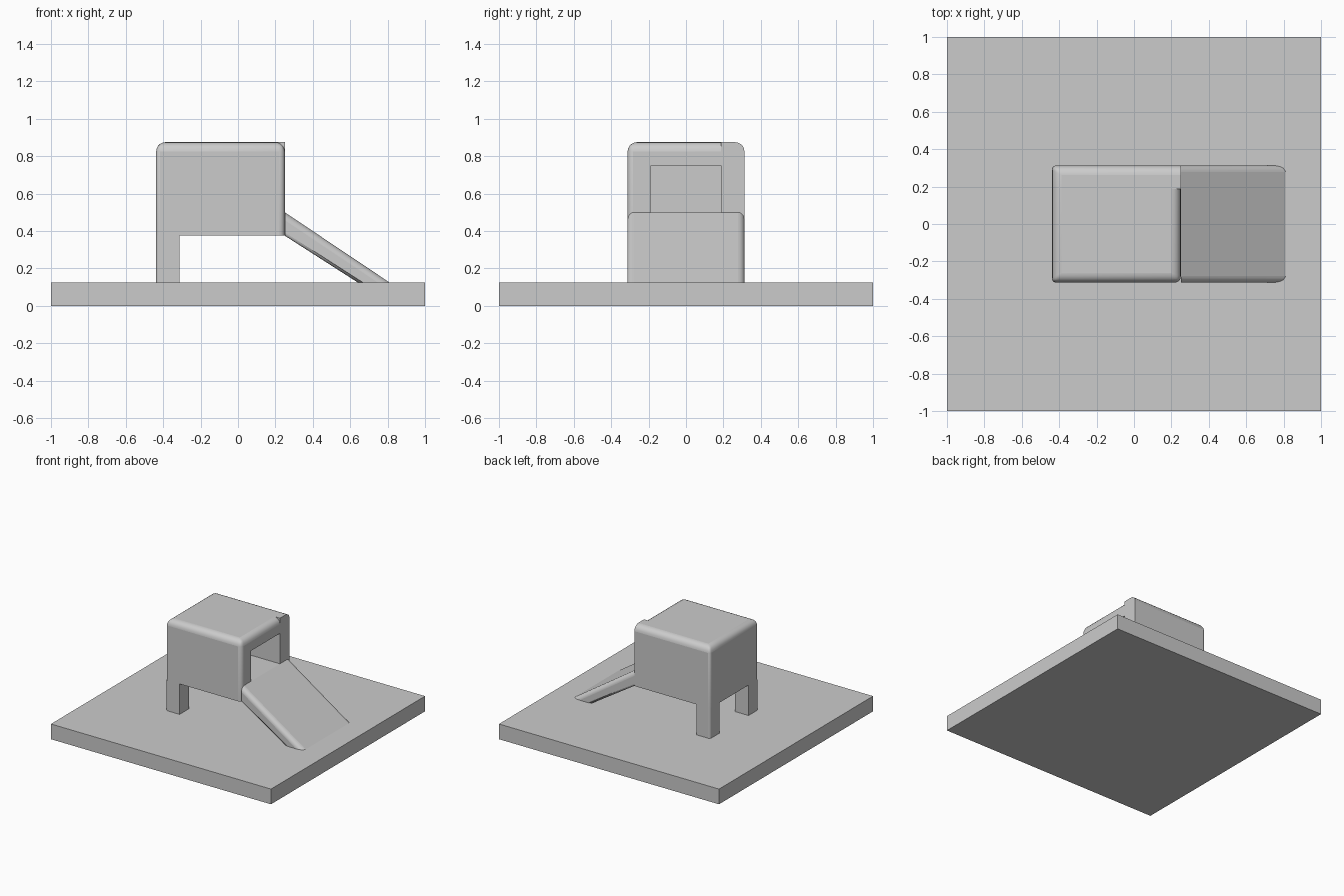
import bpy, bmesh
from mathutils import Vector

if "Cube" in bpy.data.objects:
    bpy.data.objects.remove(bpy.data.objects["Cube"])

X0, X1, Y, T = -0.4375, 0.25, 0.3125, 0.125   # tower extents and wall thickness
BASE, FLOOR, TOP = 0.125, 0.375, 0.875


def prism(name, profile, y0, y1, rounded=None, radius=0.05):
    """Extrude an (x, z) profile along y; rounded(direction, midpoint) gives bevel weight."""
    bm = bmesh.new()
    face = bm.faces.new([bm.verts.new((x, y0, z)) for x, z in profile])
    ext = bmesh.ops.extrude_face_region(bm, geom=[face])
    new = [v for v in ext["geom"] if isinstance(v, bmesh.types.BMVert)]
    bmesh.ops.translate(bm, verts=new, vec=(0, y1 - y0, 0))
    bmesh.ops.recalc_face_normals(bm, faces=bm.faces)
    if rounded:
        layer = bm.edges.layers.float.new("bevel_weight_edge")
        for e in bm.edges:
            a, b = e.verts[0].co, e.verts[1].co
            e[layer] = rounded(b - a, (a + b) / 2)
    me = bpy.data.meshes.new(name)
    bm.to_mesh(me)
    bm.free()
    ob = bpy.data.objects.new(name, me)
    bpy.context.collection.objects.link(ob)
    if rounded:
        me.shade_smooth()
        me.set_sharp_from_angle(angle=0.6)
        mod = ob.modifiers.new("Rounding", "BEVEL")
        mod.limit_method = "WEIGHT"
        mod.width = radius
        mod.segments = 5
    return ob


def box(name, x0, x1, y0, y1, z0, z1, rounded=None):
    return prism(name, [(x0, z0), (x1, z0), (x1, z1), (x0, z1)], y0, y1, rounded)


def tower_round(d, m):
    if abs(d.z) > 0.01:
        return 0 if m.y > 0 else (0.4 if m.x < 0 else 0.6)
    return 1.0 if m.z > 0.8 and m.y < T else 0


def back_round(d, m):
    if abs(d.z) > 0.01:
        return 0.4 if m.x < 0 and m.y > 0.3 else 0
    top_outer = m.z > 0.8 and (m.y > 0.3 or m.x < -0.4)
    return 1.0 if top_outer else 0


def slide_round(d, m):
    if abs(d.x) > 0.01 and abs(d.z) > 0.01:
        return 0.7 if m.z > 0.29 else 0.3
    return 0


# Ground slab
box("ground_slab", -1, 1, -1, 1, 0, BASE)

# Tower shell with roof, floor, front and left walls, open towards the slide
shell = box("tower_shell", X0, X1, -Y, Y - T, FLOOR, TOP, tower_round)
cutter = box("cavity_cutter", X0 + T, X1 + 0.2, -Y + T, Y, FLOOR + T, TOP - T)
cutter.hide_render = True
cutter.hide_viewport = True
cut = shell.modifiers.new("Cavity", "BOOLEAN")
cut.object = cutter
cut.operation = "DIFFERENCE"
cut.solver = "EXACT"

# Back wall, square at the slide end
box("back_wall", X0, X1, Y - T, Y, FLOOR, TOP, back_round)

# Two legs at the left end
for label, s in (("front", -1), ("back", 1)):
    y0, y1 = sorted((s * Y, s * (Y - T)))
    box(label + "_leg", X0, X0 + T, y0, y1, BASE, FLOOR,
        lambda d, m: 0.35 if abs(d.z) > 0.01 and m.x < -0.4 and abs(m.y) > 0.3 else 0)

# Sloping slide
prism("slide", [(X1, FLOOR), (0.64, BASE), (0.81, BASE), (X1, FLOOR + T)], -Y, Y, slide_round)
